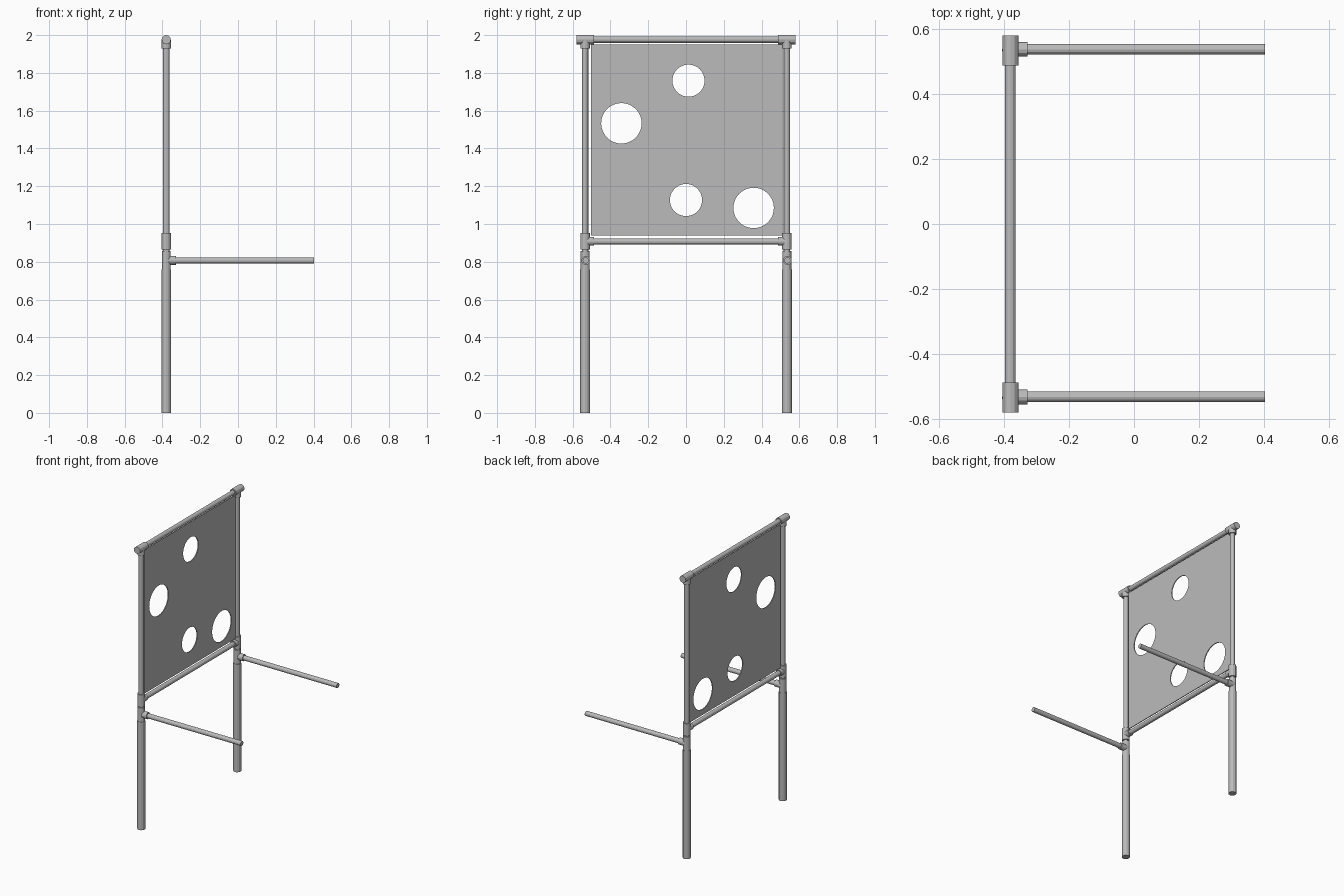
import bpy, bmesh, math
from mathutils import Vector

if "Cube" in bpy.data.objects:
    bpy.data.objects.remove(bpy.data.objects["Cube"])

metal = bpy.data.materials.new("grey")
metal.diffuse_color = (0.5, 0.5, 0.5, 1)
metal.use_nodes = True
metal.node_tree.nodes["Principled BSDF"].inputs["Base Color"].default_value = metal.diffuse_color

X = -0.38        # plane of the upright frame
POST_Y = 0.534   # half spacing of the posts
TOP_Z = 1.976    # top rail axis
LOW_Z = 0.908    # lower rail axis
ARM_Z = 0.807    # arm axis
PIPE, TEE = 0.0165, 0.025


def tube(name, a, b, radius, sides=12):
    """Closed cylinder from a to b."""
    a, b = Vector(a), Vector(b)
    d = b - a
    bpy.ops.mesh.primitive_cylinder_add(vertices=sides, radius=radius, depth=d.length,
                                        location=(a + b) / 2)
    ob = bpy.context.object
    ob.rotation_euler = d.to_track_quat('Z', 'Y').to_euler()
    ob.name = name
    ob.data.materials.append(metal)
    return ob


# Posts, arms and pipe fittings on both sides
for s, side in ((-1, "front"), (1, "back")):
    y = s * POST_Y
    inner = s * 0.487
    tube(side + "_leg", (X, y, 0), (X, y, 0.76), 0.026)
    tube(side + "_post", (X, y, 0.74), (X, y, 1.95), PIPE)
    # arm tee
    tube(side + "_arm_tee", (X, y, 0.755), (X, y, 0.858), 0.0235)
    tube(side + "_arm_collar", (X, y + 0.003, ARM_Z), (-0.327, y + 0.003, ARM_Z), 0.023)
    tube(side + "_arm", (X, y + 0.003, ARM_Z), (0.402, y + 0.003, ARM_Z), PIPE)
    # lower rail tee
    tube(side + "_low_tee", (X, y, 0.865), (X, y, 0.952), TEE)
    tube(side + "_low_collar", (X, y, LOW_Z), (X, inner, LOW_Z), 0.023)
    # top rail tee
    tube(side + "_top_tee", (X, inner, TOP_Z), (X, s * 0.58, TOP_Z), 0.0245)
    tube(side + "_top_collar", (X, y, 1.93), (X, y, TOP_Z), TEE)

# Rails
tube("top_rail", (X, -0.57, TOP_Z), (X, 0.57, TOP_Z), PIPE)
tube("lower_rail", (X, -POST_Y, LOW_Z), (X, POST_Y, LOW_Z), PIPE)

# Target panel with four round holes
bpy.ops.mesh.primitive_cube_add(size=1, location=(X, 0.004, 1.445))
panel = bpy.context.object
panel.name = "target_panel"
panel.scale = (0.006, 1.014, 1.012)
bpy.ops.object.transform_apply(location=False, rotation=False, scale=True)
panel.data.materials.append(metal)

for i, (y, z, r) in enumerate(((0.013, 1.759, 0.085), (-0.342, 1.533, 0.107),
                               (0.0, 1.127, 0.085), (0.358, 1.085, 0.107))):
    cutter = tube(f"hole_cutter_{i + 1}", (X - 0.1, y, z), (X + 0.1, y, z), r, 48)
    mod = panel.modifiers.new("hole", 'BOOLEAN')
    mod.operation = 'DIFFERENCE'
    mod.solver = 'EXACT'
    mod.object = cutter
    bpy.context.view_layer.objects.active = panel
    bpy.ops.object.modifier_apply(modifier=mod.name)
    bpy.data.objects.remove(cutter, do_unlink=True)
